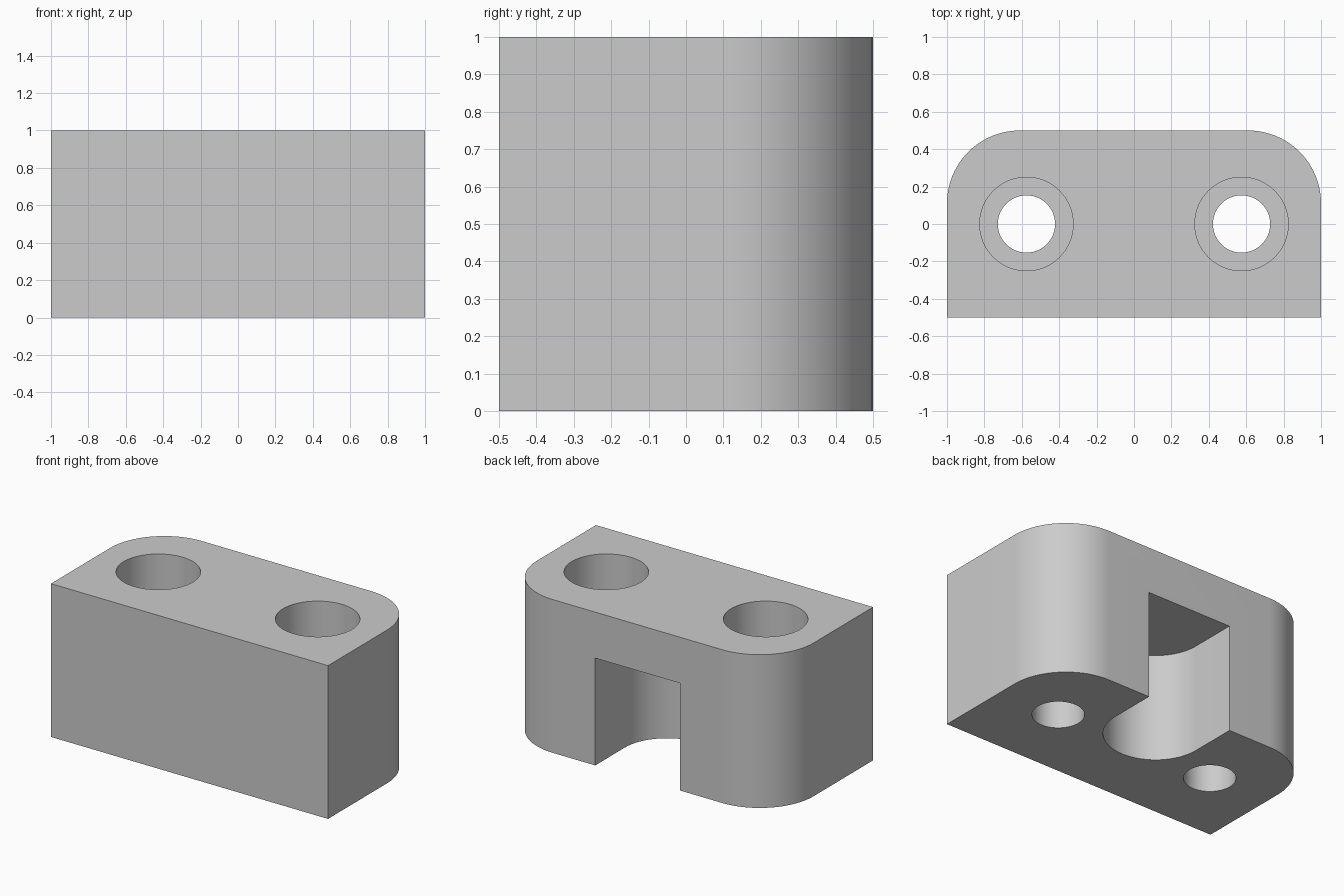
import bpy
import bmesh
from math import cos, sin, pi

cube = bpy.data.objects.get("Cube")
if cube:
    bpy.data.objects.remove(cube, do_unlink=True)

LENGTH, DEPTH, HEIGHT = 2.0, 1.0, 1.0
CORNER = 0.39
HOLE_X, HOLE_R = 0.575, 0.153
BORE_R, BORE_DEPTH = 0.25, 0.5
SLOT_R, SLOT_TOP = 0.305, 0.70


def arc(cx, cy, r, start, end, steps):
    """Points along a circular arc."""
    angles = [start + (end - start) * i / steps for i in range(steps + 1)]
    return [(cx + r * cos(a), cy + r * sin(a)) for a in angles]


def prism(name, outline, z0, z1):
    """Extrude a counter-clockwise outline from z0 to z1."""
    bm = bmesh.new()
    base = bm.faces.new([bm.verts.new((x, y, z0)) for x, y in outline])
    top = bmesh.ops.extrude_face_region(bm, geom=[base])["geom"]
    verts = [v for v in top if isinstance(v, bmesh.types.BMVert)]
    bmesh.ops.translate(bm, verts=verts, vec=(0, 0, z1 - z0))
    bmesh.ops.recalc_face_normals(bm, faces=bm.faces)
    mesh = bpy.data.meshes.new(name)
    bm.to_mesh(mesh)
    bm.free()
    obj = bpy.data.objects.new(name, mesh)
    bpy.context.collection.objects.link(obj)
    return obj


def cut(target, cutter):
    """Subtract the cutter and remove it."""
    mod = target.modifiers.new("Cut", "BOOLEAN")
    mod.operation = "DIFFERENCE"
    mod.solver = "EXACT"
    mod.object = cutter
    cutter.hide_render = True
    bpy.context.view_layer.objects.active = target
    bpy.ops.object.modifier_apply(modifier=mod.name)
    bpy.data.objects.remove(cutter, do_unlink=True)


# Block with two rounded back corners
hx, hy = LENGTH / 2, DEPTH / 2
outline = [(-hx, -hy), (hx, -hy)]
outline += arc(hx - CORNER, hy - CORNER, CORNER, 0, pi / 2, 24)
outline += arc(-hx + CORNER, hy - CORNER, CORNER, pi / 2, pi, 24)
block = prism("mounting_block", outline, 0, HEIGHT)

# Counterbored screw holes
for side in (-1, 1):
    for name, radius, bottom in (("screw_hole", HOLE_R, -0.1),
                                 ("counterbore", BORE_R, HEIGHT - BORE_DEPTH)):
        circle = arc(side * HOLE_X, 0, radius, 0, 2 * pi, 64)[:-1]
        cut(block, prism(name, circle, bottom, HEIGHT + 0.1))

# Round-ended slot, open at the back and underside
slot = arc(0, hy - SLOT_R, SLOT_R, pi, 2 * pi, 40)
slot += [(SLOT_R, hy + 0.1), (-SLOT_R, hy + 0.1)]
cut(block, prism("slot", slot, -0.1, SLOT_TOP))

# Plain grey finish
grey = bpy.data.materials.new("light_grey")
grey.use_nodes = True
colour = (0.6, 0.6, 0.6, 1)
grey.diffuse_color = colour
grey.node_tree.nodes["Principled BSDF"].inputs["Base Color"].default_value = colour
block.data.materials.clear()
block.data.materials.append(grey)

bpy.ops.object.select_all(action="DESELECT")
block.select_set(True)
bpy.context.view_layer.objects.active = block
bpy.ops.object.shade_smooth_by_angle(angle=pi / 6)
